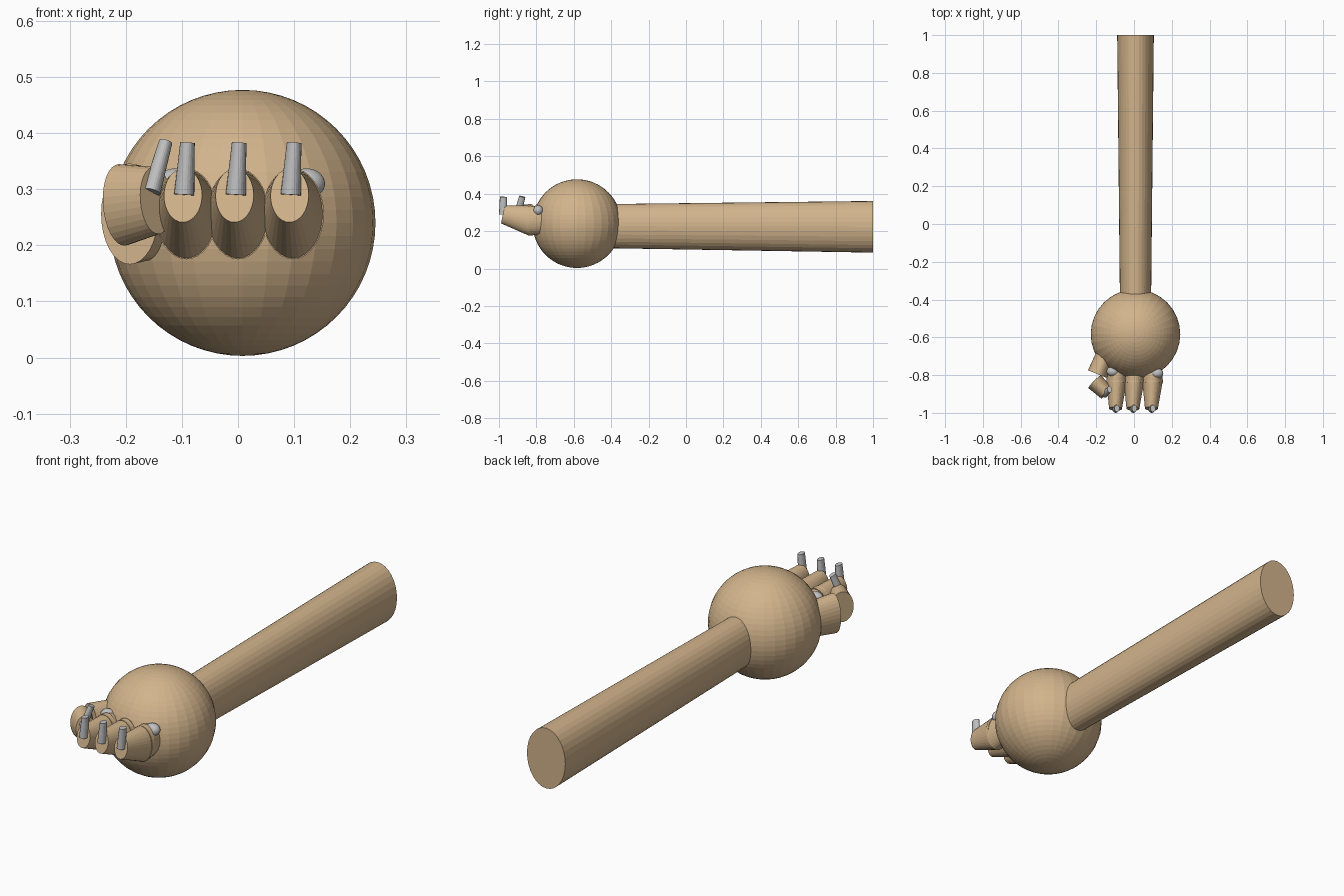
import bpy
import bmesh
from mathutils import Vector, Matrix

cube = bpy.data.objects.get("Cube")
if cube:
    bpy.data.objects.remove(cube, do_unlink=True)


def material(name, rgb):
    m = bpy.data.materials.new(name)
    m.use_nodes = True
    m.diffuse_color = (*rgb, 1)
    m.node_tree.nodes["Principled BSDF"].inputs["Base Color"].default_value = (*rgb, 1)
    return m


tan = material("tan", (0.645, 0.456, 0.262))
grey = material("light grey", (0.53, 0.53, 0.53))


def finish(name, bm, mat):
    bmesh.ops.recalc_face_normals(bm, faces=bm.faces)
    mesh = bpy.data.meshes.new(name)
    bm.to_mesh(mesh)
    bm.free()
    mesh.materials.append(mat)
    obj = bpy.data.objects.new(name, mesh)
    bpy.context.collection.objects.link(obj)
    return obj


def ball(name, centre, size, mat, rings=32):
    bm = bmesh.new()
    bmesh.ops.create_uvsphere(bm, u_segments=32, v_segments=rings, radius=1)
    bmesh.ops.transform(bm, matrix=Matrix.Translation(centre) @ Matrix.Diagonal((*size, 1)),
                        verts=bm.verts)
    return finish(name, bm, mat)


def limb(name, start, end, r_start, r_end, mat, up=(0, 0, 1), sides=32):
    """Tapered elliptical cylinder; each radius is (sideways, upward)."""
    start, end = Vector(start), Vector(end)
    axis = (end - start).normalized()
    side = axis.cross(Vector(up)).normalized()
    rise = side.cross(axis)
    bm = bmesh.new()
    bmesh.ops.create_cone(bm, cap_ends=True, segments=sides, radius1=1, radius2=1, depth=2)
    for v in bm.verts:
        base, r = (start, r_start) if v.co.z < 0 else (end, r_end)
        v.co = base + side * v.co.x * r[0] + rise * v.co.y * r[1]
    return finish(name, bm, mat)


# Arm and round hand
limb("arm", (0.008, 1, 0.223), (0.008, -0.55, 0.227), (0.097, 0.138), (0.081, 0.116), tan)
ball("hand", (0.008, -0.583, 0.24), (0.237, 0.237, 0.237), tan)

# Three fingers, each with two segments and an upright claw
for label, x in (("right", -0.092), ("middle", 0.0), ("left", 0.098)):
    tip = x - 0.006
    limb(label + "_finger_base", (x, -0.73, 0.252), (x, -0.84, 0.256),
         (0.045, 0.065), (0.055, 0.081), tan)
    limb(label + "_finger_tip", (x, -0.825, 0.256), (tip, -0.978, 0.289),
         (0.055, 0.081), (0.034, 0.049), tan)
    limb(label + "_claw", (tip + 0.002, -0.978, 0.29), (tip + 0.008, -0.976, 0.383),
         (0.018, 0.022), (0.013, 0.019), grey, up=(0, 1, 0), sides=24)

# Thumb curling in towards the fingers
limb("thumb_base", (-0.15, -0.69, 0.256), (-0.193, -0.795, 0.256),
     (0.05, 0.08), (0.055, 0.09), tan)
limb("thumb_tip", (-0.207, -0.835, 0.272), (-0.146, -0.895, 0.28),
     (0.048, 0.073), (0.04, 0.06), tan)
limb("thumb_claw", (-0.154, -0.9, 0.295), (-0.129, -0.875, 0.384),
     (0.016, 0.02), (0.012, 0.017), grey, up=(0, 1, 0), sides=24)

# Knuckle studs on the outer fingers
for label, x, y in (("left", 0.122, -0.79), ("right", -0.112, -0.78)):
    ball(label + "_knuckle", (x, y, 0.31), (0.033, 0.027, 0.027), grey, rings=16)
